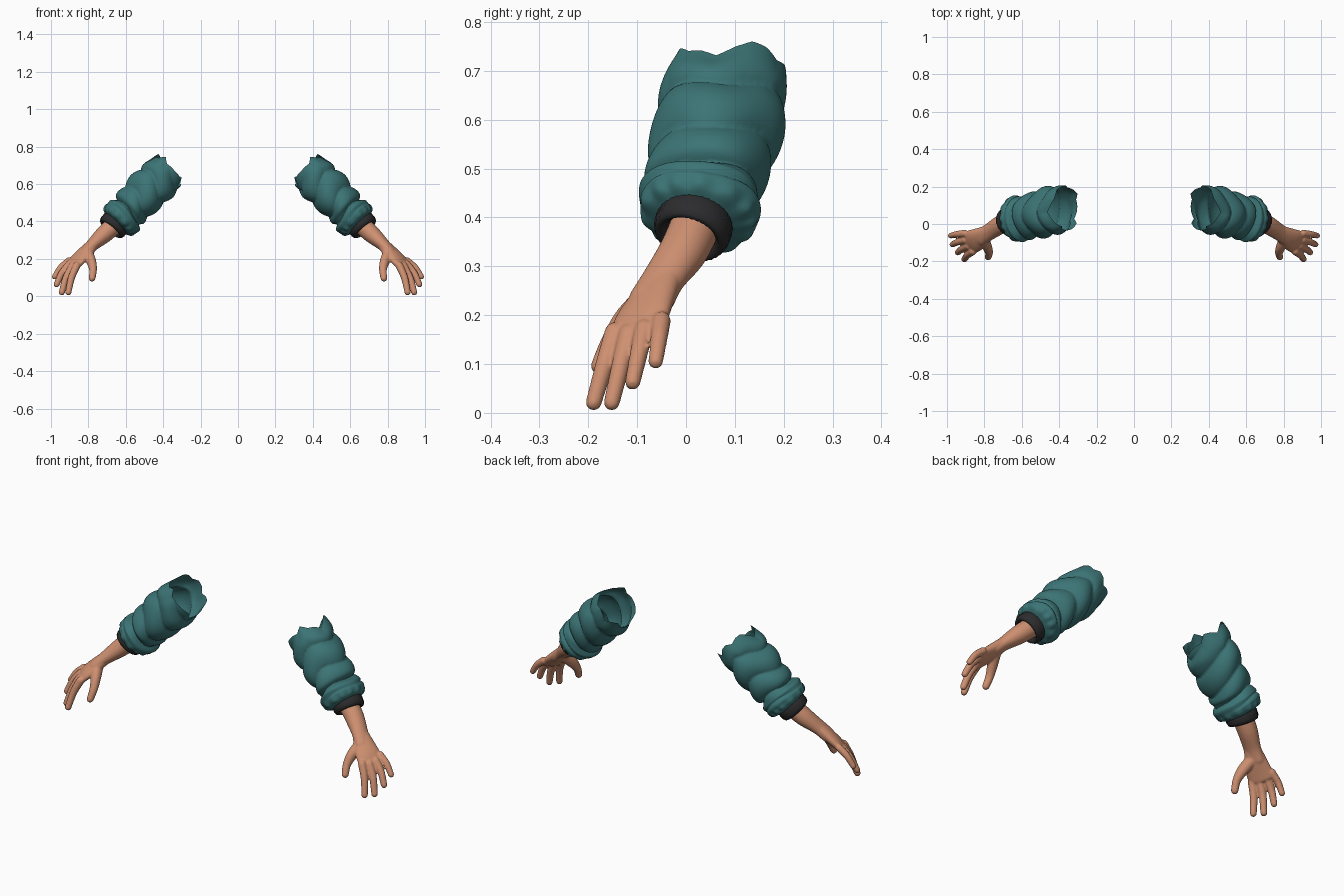
import bpy, bmesh, random
from math import sin, cos, pi, radians
from mathutils import Vector

random.seed(4)
old = bpy.data.objects.get("Cube")
if old:
    bpy.data.objects.remove(old)


def material(name, rgb):
    m = bpy.data.materials.new(name)
    m.use_nodes = True
    m.diffuse_color = (*rgb, 1)
    bsdf = m.node_tree.nodes["Principled BSDF"]
    bsdf.inputs["Base Color"].default_value = (*rgb, 1)
    bsdf.inputs["Roughness"].default_value = 0.8
    return m


TEAL = material("teal cloth", (0.045, 0.175, 0.18))
DARK = material("dark ribbing", (0.025, 0.025, 0.027))
SKIN = material("skin", (0.62, 0.28, 0.165))


def spline(keys, n):
    """Smooth samples through key tuples."""
    keys = [Vector(k) for k in keys]
    out = []
    for i in range(n + 1):
        f = i / n * (len(keys) - 1)
        k = min(int(f), len(keys) - 2)
        t = f - k
        b, c = keys[k], keys[k + 1]
        a = keys[k - 1] if k else b * 2 - c
        d = keys[k + 2] if k + 2 < len(keys) else c * 2 - b
        out.append(b + (c - a) * (t / 2) + (a * 2 - b * 5 + c * 4 - d) * (t * t / 2)
                   + (b * 3 - a - c * 3 + d) * (t ** 3 / 2))
    return out


def loft(bm, stations, hint, seg=24, rounded=False, warp=None):
    """Tube through stations (x, y, z, half width, half thickness)."""
    rows = []
    for i, s in enumerate(stations):
        p, q = stations[max(i - 1, 0)], stations[min(i + 1, len(stations) - 1)]
        t = (Vector(q[:3]) - Vector(p[:3])).normalized()
        rows.append((Vector(s[:3]), t, s[3], s[4]))
    if rounded:
        def cap(row, way):
            c, t, w, h = row
            return [(c + t * way * min(w, h) * sin(radians(k)), t,
                     w * cos(radians(k)), h * cos(radians(k))) for k in (25, 50, 75)]
        rows = cap(rows[0], -1)[::-1] + rows + cap(rows[-1], 1)
    rings = []
    for i, (c, t, w, h) in enumerate(rows):
        side = Vector(hint)
        side = (side - t * side.dot(t)).normalized()
        up = t.cross(side)
        ring = []
        for j in range(seg):
            a = 2 * pi * j / seg
            dr, slide = warp(i / (len(rows) - 1), a) if warp else (0, 0)
            ring.append(bm.verts.new(c + side * (w + dr) * cos(a)
                                     + up * (h + dr) * sin(a) + t * slide))
        rings.append(ring)
    for r0, r1 in zip(rings, rings[1:]):
        for j in range(seg):
            k = (j + 1) % seg
            bm.faces.new((r0[j], r0[k], r1[k], r1[j]))
    if rounded:
        bm.faces.new(rings[0][::-1])
        bm.faces.new(rings[-1])


def finish(bm, name, mat, remesh=False):
    """Make the object and mirror it to the other arm."""
    bmesh.ops.recalc_face_normals(bm, faces=bm.faces)
    me = bpy.data.meshes.new(name)
    bm.to_mesh(me)
    bm.free()
    me.materials.append(mat)
    me.polygons.foreach_set("use_smooth", [True] * len(me.polygons))
    ob = bpy.data.objects.new(name, me)
    bpy.context.collection.objects.link(ob)
    if remesh:
        r = ob.modifiers.new("blend", "REMESH")
        r.mode = "VOXEL"
        r.voxel_size = 0.0045
        r.use_smooth_shade = True
        s = ob.modifiers.new("soften", "SMOOTH")
        s.factor = 0.5
        s.iterations = 6
    m = ob.modifiers.new("other arm", "MIRROR")
    m.use_mirror_merge = False
    return ob


# Sleeves: padded tube with slanting folds, gathered hem and torn upper rim
TEETH = [random.uniform(-0.025, 0.03) for _ in range(22)]


def folds(s, a):
    phase = s * 5.2 + 0.32 * sin(a + 0.8) + 0.16 * sin(2 * a + 2) + 0.06 * sin(3 * a)
    bulge = abs(sin(pi * phase)) ** 0.7 - 0.6
    body = max(0, min(1, (0.8 - s) * 8)) * min(1, s * 6 + 0.2)
    hem = max(0, 1 - abs(s - 0.88) * 8)
    dr = 0.020 * bulge * body + 0.004 * cos(13 * a + sin(3 * a)) * hem
    dr += 0.004 * sin(3 * a + s * 9) * body
    f = a / (2 * pi) * len(TEETH)
    k = int(f)
    jag = TEETH[k] + (TEETH[(k + 1) % len(TEETH)] - TEETH[k]) * (f - k)
    notch = 0.035 * max(0, -cos(a - 0.6)) ** 2 + 0.02 * max(0, sin(a)) ** 8
    return dr, (jag + notch) * max(0, 1 - s * 5)


TOP, HEM = Vector((0.36, 0.085, 0.69)), Vector((0.655, 0.02, 0.385))
profile = [(0, 0.118, 0.106), (0.15, 0.125, 0.111), (0.3, 0.128, 0.113),
           (0.45, 0.126, 0.112), (0.6, 0.12, 0.106), (0.72, 0.113, 0.1),
           (0.78, 0.108, 0.092), (0.84, 0.122, 0.108), (0.91, 0.122, 0.11),
           (0.97, 0.108, 0.098), (1, 0.066, 0.066)]
bm = bmesh.new()
loft(bm, spline([(*TOP.lerp(HEM, s), w, h) for s, w, h in profile], 80),
     (0, 1, 0), 110, warp=folds)
finish(bm, "sleeves", TEAL)

# Cuffs: ribbed band closing in around the forearm
A, B = Vector((0.638, 0.026, 0.41)), Vector((0.682, 0.006, 0.357))
band = [(0, 0.055), (0.1, 0.073), (0.35, 0.079), (0.75, 0.079),
        (0.95, 0.073), (1, 0.064), (0.85, 0.054), (0.6, 0.046)]
bm = bmesh.new()
axis = (B - A).normalized()
side = (Vector((0, 1, 0)) - axis * axis.y).normalized()
up = axis.cross(side)
rings = []
SEG = 72
for s, r in band:
    ring = []
    for j in range(SEG):
        a = 2 * pi * j / SEG
        rr = r + 0.001 * cos(36 * a)
        ring.append(bm.verts.new(A.lerp(B, s) + side * rr * cos(a) + up * rr * sin(a)))
    rings.append(ring)
for r0, r1 in zip(rings, rings[1:]):
    for j in range(SEG):
        k = (j + 1) % SEG
        bm.faces.new((r0[j], r0[k], r1[k], r1[j]))
finish(bm, "cuffs", DARK)

# Forearms and hands, blended into one skin
bm = bmesh.new()
loft(bm, spline([(0.645, 0.025, 0.395, 0.052, 0.05), (0.715, -0.005, 0.332, 0.05, 0.047),
                 (0.778, -0.045, 0.275, 0.045, 0.034), (0.82, -0.07, 0.232, 0.048, 0.03)], 14),
     (0.1, 1, 0.05), rounded=True)
ACROSS = (0.38, 0.88, 0.25)
loft(bm, spline([(0.778, -0.045, 0.275, 0.04, 0.03), (0.82, -0.07, 0.232, 0.054, 0.031),
                 (0.857, -0.09, 0.195, 0.064, 0.027), (0.883, -0.101, 0.166, 0.062, 0.021)], 12),
     ACROSS, rounded=True)

# Fingers from index to little, then the thumb
BACK = Vector((0.65, 0.1, 0.6))
fingers = [((0.862, -0.146, 0.165), (0.907, -0.189, 0.021), 0.019),
           ((0.886, -0.117, 0.162), (0.942, -0.152, 0.021), 0.019),
           ((0.902, -0.085, 0.172), (0.970, -0.109, 0.063), 0.0185),
           ((0.905, -0.05, 0.189), (0.980, -0.062, 0.105), 0.0175)]
for base, tip, r in fingers:
    base, tip = Vector(base), Vector(tip)
    mid = base.lerp(tip, 0.5) + BACK * 0.009
    loft(bm, spline([(*base, r * 1.1, r * 1.1), (*mid, r, r), (*tip, r * 0.87, r * 0.87)], 10),
         ACROSS, 16, rounded=True)
loft(bm, spline([(0.806, -0.075, 0.235, 0.032, 0.03), (0.785, -0.122, 0.188, 0.029, 0.026),
                 (0.775, -0.155, 0.142, 0.021, 0.021), (0.78, -0.177, 0.096, 0.018, 0.018)], 12),
     ACROSS, 16, rounded=True)
finish(bm, "forearms_and_hands", SKIN, remesh=True)
